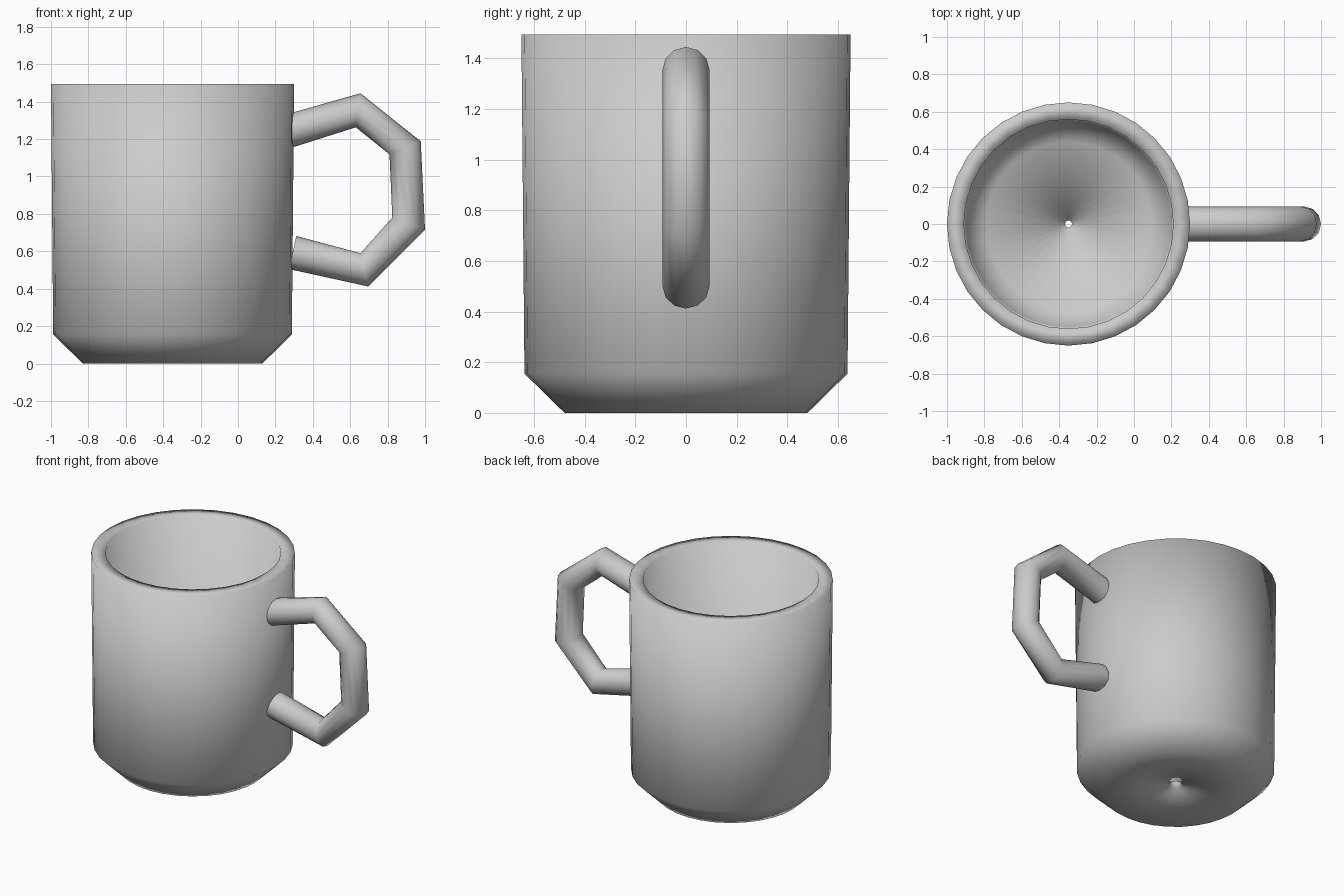
import bpy
import bmesh
from math import cos, sin, pi

if "Cube" in bpy.data.objects:
    bpy.data.objects.remove(bpy.data.objects["Cube"])


def mesh_object(name, bm):
    bmesh.ops.recalc_face_normals(bm, faces=bm.faces)
    for f in bm.faces:
        f.smooth = len(f.verts) == 4
    me = bpy.data.meshes.new(name)
    bm.to_mesh(me)
    bm.free()
    ob = bpy.data.objects.new(name, me)
    bpy.context.collection.objects.link(ob)
    return ob


def bridge(bm, a, b):
    n = len(a)
    for i in range(n):
        bm.faces.new((a[i], a[(i + 1) % n], b[(i + 1) % n], b[i]))


# Cup: closed (radius, z) profile, lathed around x = -0.35, small hole in the floor
CUP_SIDES = 32
profile = [(0.045, 0.035), (0.48, 0), (0.638, 0.155), (0.65, 1.495),
           (0.56, 1.495), (0.55, 0.195), (0.44, 0.09), (0.018, 0.125)]
bm = bmesh.new()
rings = [[bm.verts.new((r * cos(2 * pi * i / CUP_SIDES), r * sin(2 * pi * i / CUP_SIDES), z))
          for i in range(CUP_SIDES)] for r, z in profile]
for k, ring in enumerate(rings):
    bridge(bm, ring, rings[(k + 1) % len(rings)])
cup = mesh_object("cup_body", bm)
cup.location.x = -0.35

# Handle: 12-sided rings, each set by its outer and inner point in the xz plane
TUBE_SIDES = 12
TUBE_RADIUS = 0.093
sections = [((0.24, 1.327), (0.29, 1.155)), ((0.655, 1.445), (0.63, 1.263)),
            ((0.977, 1.188), (0.81, 1.118)), ((1.0, 0.715), (0.825, 0.78)),
            ((0.696, 0.412), (0.655, 0.59)), ((0.272, 0.505), (0.312, 0.682))]
bm = bmesh.new()
rings = []
for (ox, oz), (ix, iz) in sections:
    ring = []
    for i in range(TUBE_SIDES):
        a = 2 * pi * i / TUBE_SIDES
        t = (1 + cos(a)) / 2
        ring.append(bm.verts.new((ix + (ox - ix) * t, TUBE_RADIUS * sin(a), iz + (oz - iz) * t)))
    rings.append(ring)
for a, b in zip(rings, rings[1:]):
    bridge(bm, a, b)
bm.faces.new(rings[0])
bm.faces.new(rings[-1])
mesh_object("handle", bm)
